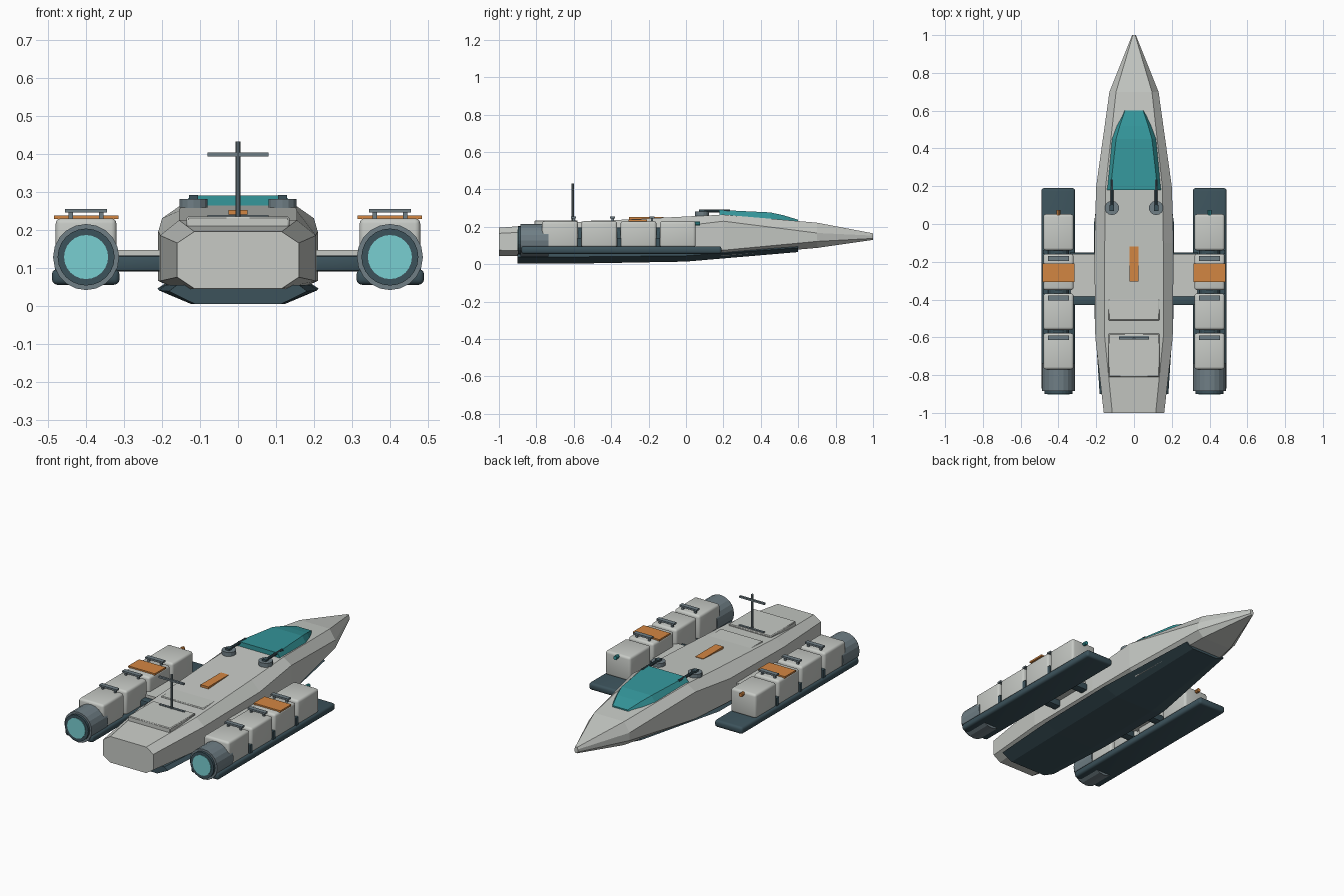
import bpy, bmesh, math
from mathutils import Matrix, Vector

cube = bpy.data.objects.get("Cube")
if cube:
    bpy.data.objects.remove(cube, do_unlink=True)


def material(name, r, g, b):
    m = bpy.data.materials.new(name)
    m.use_nodes = True
    m.diffuse_color = (r, g, b, 1)
    m.node_tree.nodes["Principled BSDF"].inputs["Base Color"].default_value = (r, g, b, 1)
    return m


HULL = material("hull pale grey", 0.57, 0.59, 0.56)
SLATE = material("dark slate", 0.045, 0.085, 0.105)
GREY = material("mid grey", 0.16, 0.21, 0.235)
GLASS = material("teal glass", 0.035, 0.31, 0.33)
GLOW = material("engine glow", 0.19, 0.62, 0.64)
ORANGE = material("orange", 0.65, 0.24, 0.055)


def finish(name, bm, mat, smooth=False):
    bmesh.ops.recalc_face_normals(bm, faces=bm.faces)
    mesh = bpy.data.meshes.new(name)
    bm.to_mesh(mesh)
    bm.free()
    mesh.materials.append(mat)
    ob = bpy.data.objects.new(name, mesh)
    bpy.context.collection.objects.link(ob)
    if smooth:
        bpy.ops.object.select_all(action="DESELECT")
        ob.select_set(True)
        bpy.context.view_layer.objects.active = ob
        bpy.ops.object.shade_smooth_by_angle(angle=math.radians(40))
    return ob


def box(name, lo, hi, mat, bevel=0, segments=3):
    lo, hi = Vector(lo), Vector(hi)
    bm = bmesh.new()
    bmesh.ops.create_cube(bm, size=1, matrix=Matrix.Translation((lo + hi) / 2)
                          @ Matrix.Diagonal((*(hi - lo), 1)))
    if bevel:
        bmesh.ops.bevel(bm, geom=bm.edges[:], offset=bevel, segments=segments,
                        profile=0.5, affect="EDGES")
    return finish(name, bm, mat, bool(bevel))


def rod(name, start, end, radius, mat, sides=16):
    start, end = Vector(start), Vector(end)
    axis = end - start
    turn = axis.to_track_quat("Z", "Y").to_matrix().to_4x4()
    bm = bmesh.new()
    bmesh.ops.create_cone(bm, cap_ends=True, segments=sides, radius1=radius,
                          radius2=radius, depth=axis.length,
                          matrix=Matrix.Translation((start + end) / 2) @ turn)
    return finish(name, bm, mat)


def loft(name, sections, mat):
    """Skin a list of (y, half profile) sections, mirrored across x."""
    bm = bmesh.new()
    rings = []
    for y, half in sections:
        loop = half + [(-x, z) for x, z in reversed(half)]
        rings.append([bm.verts.new((x, y, z)) for x, z in loop])
    n = len(rings[0])
    for a, b in zip(rings, rings[1:]):
        for i in range(n):
            j = (i + 1) % n
            bm.faces.new((a[i], a[j], b[j], b[i]))
    bm.faces.new(rings[0])
    bm.faces.new(rings[-1])
    return finish(name, bm, mat)


def octagon(w, low, high, cx, cbottom, ctop):
    return [(w - cx, low), (w, low + cbottom), (w, high - ctop), (w - cx, high)]


# Main hull, tail to nose
loft("hull", [
    (-1.0, octagon(0.16, 0.045, 0.195, 0.045, 0.03, 0.03)),
    (-0.6, octagon(0.205, 0.04, 0.225, 0.05, 0.025, 0.04)),
    (-0.1, octagon(0.21, 0.04, 0.25, 0.055, 0.025, 0.055)),
    (0.2, octagon(0.2, 0.045, 0.265, 0.05, 0.03, 0.035)),
    (0.7, octagon(0.13, 0.087, 0.222, 0.035, 0.035, 0.055)),
    (1.0, octagon(0.01, 0.13, 0.165, 0.004, 0.008, 0.012)),
], HULL)

# Dark keel under the hull
loft("keel", [
    (-0.9, [(0.115, 0.005), (0.182, 0.038), (0.16, 0.055)]),
    (-0.5, [(0.125, 0.005), (0.208, 0.04), (0.19, 0.055)]),
    (0.0, [(0.125, 0.014), (0.212, 0.045), (0.19, 0.06)]),
    (0.6, [(0.085, 0.065), (0.135, 0.088), (0.11, 0.1)]),
], SLATE)

# Cockpit canopy
loft("canopy", [
    (0.18, [(0.157, 0.245), (0.125, 0.29)]),
    (0.45, [(0.128, 0.225), (0.095, 0.277)]),
    (0.52, [(0.1, 0.222), (0.075, 0.262)]),
    (0.6, [(0.055, 0.215), (0.048, 0.238)]),
], GLASS)

# Deck panels and mast
box("rear_hatch", (-0.135, -0.81, 0.2), (0.135, -0.58, 0.235), HULL, 0.004, 1)
box("hatch_handle", (-0.08, -0.605, 0.23), (0.08, -0.592, 0.239), GREY)
box("mid_panel", (-0.135, -0.51, 0.2), (0.135, -0.36, 0.235), HULL, 0.004, 1)
box("deck_marker", (-0.025, -0.305, 0.225), (0.025, -0.12, 0.252), ORANGE)
rod("mast", (0, -0.605, 0.21), (0, -0.605, 0.432), 0.007, GREY, 10)
box("mast_crossbar", (-0.08, -0.611, 0.393), (0.08, -0.599, 0.403), GREY)

for side, s in (("right", -1), ("left", 1)):
    def part(name):
        return f"{side}_{name}"

    def slab(name, x0, x1, y, z, mat, bevel=0, segments=3):
        xs = sorted((s * x0, s * x1))
        return box(part(name), (xs[0], y[0], z[0]), (xs[1], y[1], z[1]),
                   mat, bevel, segments)

    # Wing and struts
    slab("wing", 0.15, 0.335, (-0.385, -0.16), (0.128, 0.147), HULL)
    for i, y in enumerate((-0.405, -0.175)):
        slab(f"strut_{i + 1}", 0.15, 0.34, (y - 0.025, y + 0.025), (0.09, 0.132),
             SLATE, 0.008, 2)

    # Pod deck
    slab("pod_deck", 0.312, 0.49, (-0.88, 0.19), (0.055, 0.096), SLATE, 0.014)
    rod(part("pod_spine"), (s * 0.4, -0.76, 0.14), (s * 0.4, 0, 0.14), 0.055, SLATE)

    # Cargo boxes with handles
    for i in range(4):
        y = -0.77 + 0.21 * i
        slab(f"cargo_box_{i + 1}", 0.32, 0.48, (y, y + 0.192), (0.09, 0.23),
             HULL, 0.014)
        if i < 3:
            h = y + 0.168
            slab(f"handle_{i + 1}", 0.345, 0.455, (h - 0.013, h + 0.013),
                 (0.245, 0.255), GREY)
            for x in (0.36, 0.44):
                slab(f"handle_post_{i + 1}", x - 0.006, x + 0.006,
                     (h - 0.006, h + 0.006), (0.225, 0.247), GREY)
            slab(f"side_clamp_{i + 1}", 0.38, 0.482, (y + 0.19, y + 0.212),
                 (0.09, 0.14), SLATE)
    slab("orange_lid", 0.315, 0.485, (-0.307, -0.208), (0.228, 0.238), ORANGE)
    rod(part("marker_light"), (s * 0.4, 0.03, 0.217), (s * 0.4, 0.075, 0.217),
        0.011, GLASS if s > 0 else ORANGE, 10)

    # Engine
    c = s * 0.4
    rod(part("engine"), (c, -0.885, 0.128), (c, -0.735, 0.128), 0.087, GREY, 20)
    rod(part("nozzle_ring"), (c, -0.899, 0.128), (c, -0.87, 0.128), 0.075, SLATE, 24)
    rod(part("engine_glow"), (c, -0.902, 0.128), (c, -0.89, 0.128), 0.058, GLOW, 24)

    # Deck gun
    g = s * 0.117
    rod(part("turret"), (g, 0.085, 0.24), (g, 0.085, 0.281), 0.038, GREY, 14)
    slab("gun_mount", 0.105, 0.129, (0.07, 0.1), (0.275, 0.292), SLATE)
    rod(part("gun_barrel"), (g, 0.08, 0.284), (g, 0.235, 0.284), 0.008, SLATE, 10)
